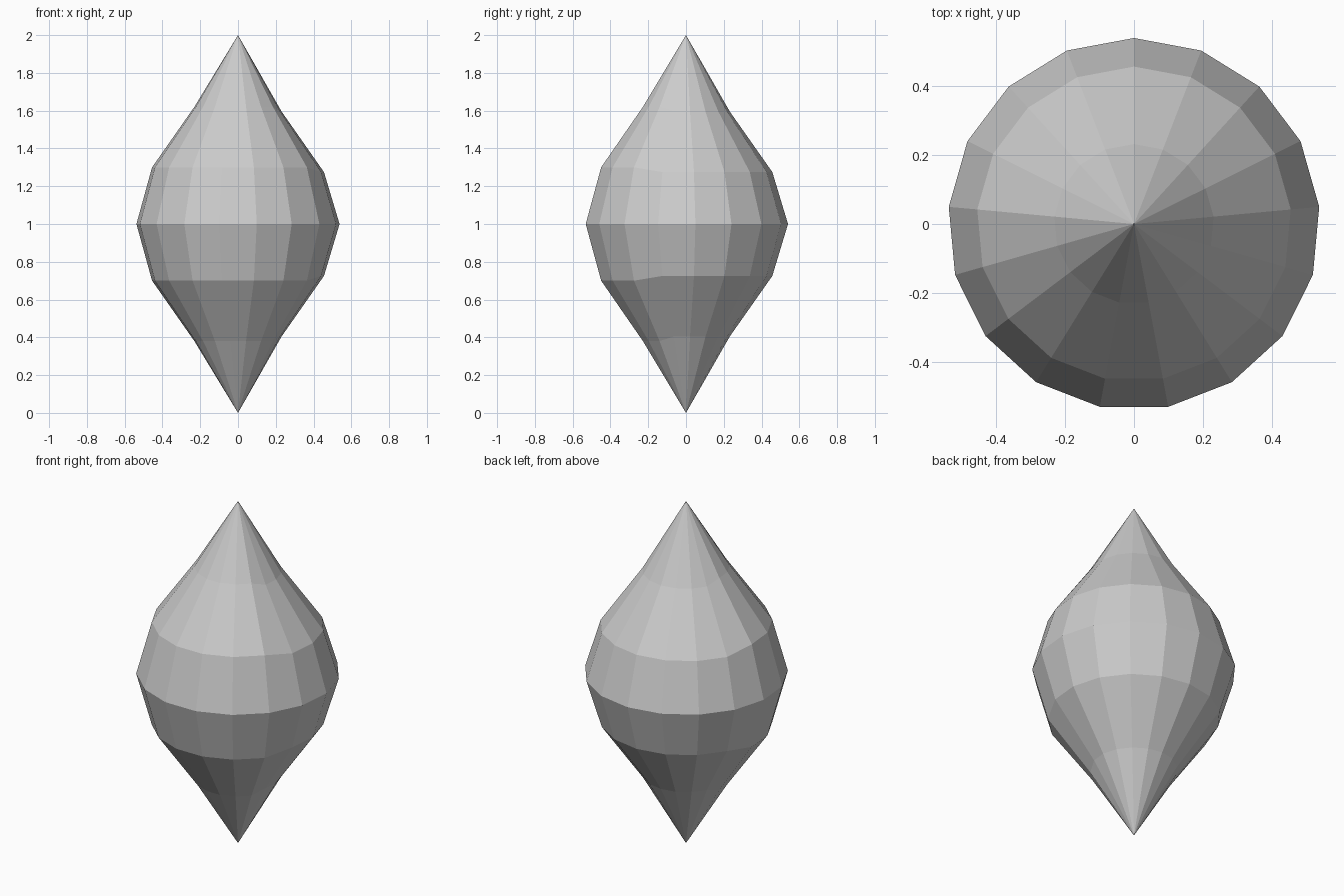
import bpy, bmesh, math

if "Cube" in bpy.data.objects:
    bpy.data.objects.remove(bpy.data.objects["Cube"])

SIDES = 17
# rings: radius, height offset from the middle on the front-left half, and on the rest
RINGS = [(0.232, -0.62, -0.595), (0.457, -0.30, -0.275), (0.54, 0.0, 0.0),
         (0.457, 0.30, 0.275), (0.232, 0.62, 0.595)]

bm = bmesh.new()


def ring(radius, z_front, z_rest):
    verts = []
    for k in range(SIDES):
        a = 2 * math.pi * k / SIDES
        z = z_front if 6 <= k <= 13 else z_rest
        verts.append(bm.verts.new((radius * math.sin(a), radius * math.cos(a), 1 + z)))
    return verts


# Faceted body between two pointed tips
rows = [ring(*r) for r in RINGS]
bottom = bm.verts.new((0, 0, 0))
top = bm.verts.new((0, 0, 2))
for k in range(SIDES):
    n = (k + 1) % SIDES
    bm.faces.new((bottom, rows[0][k], rows[0][n]))
    bm.faces.new((top, rows[-1][n], rows[-1][k]))
    for lo, hi in zip(rows, rows[1:]):
        bm.faces.new((lo[k], hi[k], hi[n], lo[n]))
bmesh.ops.recalc_face_normals(bm, faces=bm.faces)

mesh = bpy.data.meshes.new("faceted_spindle")
bm.to_mesh(mesh)
bm.free()
bpy.context.collection.objects.link(bpy.data.objects.new("faceted_spindle", mesh))
